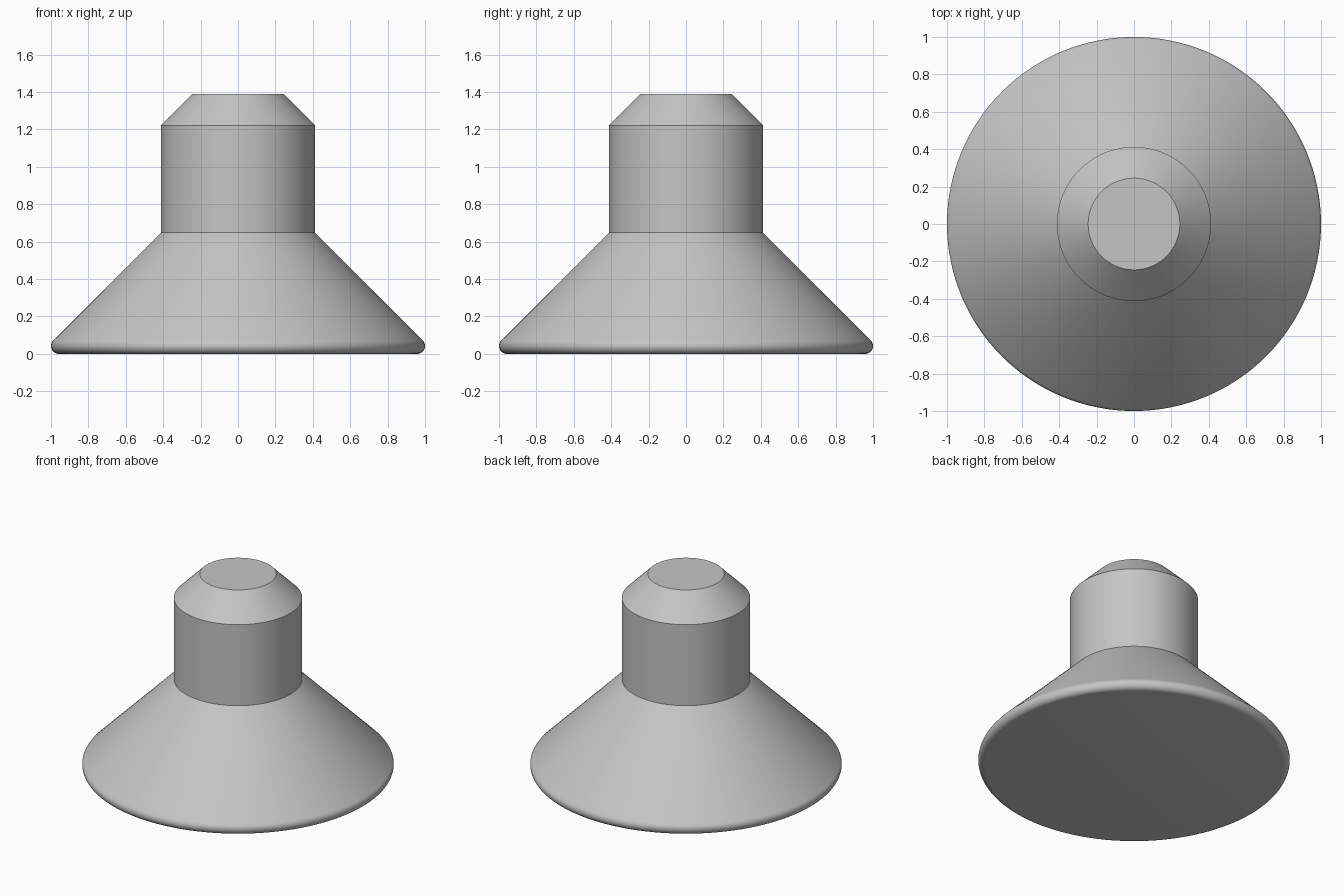
import bpy, bmesh, math

cube = bpy.data.objects.get("Cube")
if cube:
    bpy.data.objects.remove(cube)

SEGMENTS = 128
FOOT_FILLET = 0.0425

grey = bpy.data.materials.new("light grey")
grey.use_nodes = True
colour = (0.56, 0.56, 0.56, 1)
grey.diffuse_color = colour
grey.node_tree.nodes["Principled BSDF"].inputs["Base Color"].default_value = colour


def rounded_rim(radius, fillet, steps=10):
    """Arc from the flat underside round to the 45 degree flank."""
    points = []
    for i in range(steps + 1):
        a = math.radians(-90 + 135 * i / steps)
        points.append((radius - fillet + fillet * math.cos(a),
                       fillet + fillet * math.sin(a)))
    return points


def lathe(name, profile):
    """Revolve (radius, height) points about z and cap both ends."""
    bm = bmesh.new()
    rings = []
    for r, z in profile:
        rings.append([bm.verts.new((r * math.cos(t), r * math.sin(t), z))
                      for t in (math.tau * k / SEGMENTS for k in range(SEGMENTS))])
    for low, high in zip(rings, rings[1:]):
        for k in range(SEGMENTS):
            n = (k + 1) % SEGMENTS
            bm.faces.new((low[k], low[n], high[n], high[k]))
    bm.faces.new(rings[0][::-1])
    bm.faces.new(rings[-1])
    mesh = bpy.data.meshes.new(name)
    bm.to_mesh(mesh)
    bm.free()
    mesh.materials.append(grey)
    obj = bpy.data.objects.new(name, mesh)
    bpy.context.collection.objects.link(obj)
    bpy.ops.object.select_all(action="DESELECT")
    obj.select_set(True)
    bpy.context.view_layer.objects.active = obj
    bpy.ops.object.shade_smooth_by_angle(angle=math.radians(30))
    return obj


# Rounded foot, conical flank, straight stem and chamfered top in one solid
lathe("flared_foot_plug", rounded_rim(1, FOOT_FILLET) + [
    (0.412, 0.648),
    (0.412, 1.222),
    (0.245, 1.39),
])
